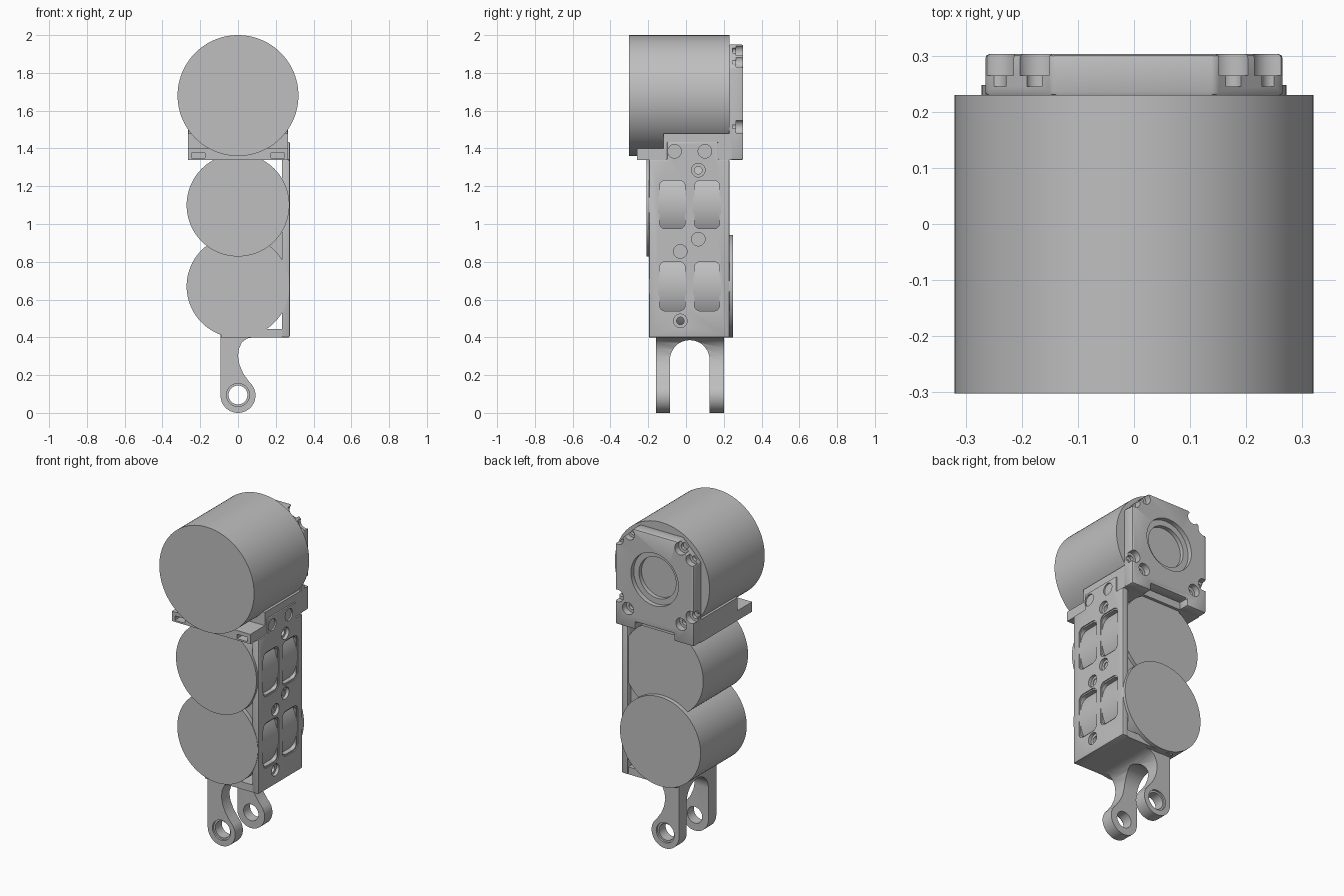
import bpy, bmesh
from math import sin, cos, pi, radians

if "Cube" in bpy.data.objects:
    bpy.data.objects.remove(bpy.data.objects["Cube"], do_unlink=True)

grey = bpy.data.materials.new("machined grey")
grey.use_nodes = True
colour = (0.52, 0.52, 0.52, 1)
grey.diffuse_color = colour
grey.node_tree.nodes["Principled BSDF"].inputs["Base Color"].default_value = colour


def arc(u, v, r, start=0, end=360, steps=64):
    """Points along an arc, both ends included."""
    angles = [radians(start + (end - start) * i / steps) for i in range(steps + 1)]
    return [(u + r * cos(a), v + r * sin(a)) for a in angles]


def circle(u, v, r, steps=64):
    return arc(u, v, r, steps=steps)[:-1]


def rounded(u0, u1, v0, v1, r):
    corners = [(u1 - r, v1 - r), (u0 + r, v1 - r), (u0 + r, v0 + r), (u1 - r, v0 + r)]
    return [p for i, (u, v) in enumerate(corners) for p in arc(u, v, r, i * 90, i * 90 + 90, 6)]


def rect(u0, u1, v0, v1):
    return [(u0, v0), (u1, v0), (u1, v1), (u0, v1)]


def prism(name, axis, profile, a, b):
    """Extrude a profile along x (profile in y, z) or y (profile in x, z)."""
    bm = bmesh.new()
    place = (lambda u, v: (a, u, v)) if axis == "x" else (lambda u, v: (u, a, v))
    face = bm.faces.new([bm.verts.new(place(u, v)) for u, v in profile])
    new = bmesh.ops.extrude_face_region(bm, geom=[face])["geom"]
    step = (b - a, 0, 0) if axis == "x" else (0, b - a, 0)
    bmesh.ops.translate(bm, vec=step, verts=[g for g in new if isinstance(g, bmesh.types.BMVert)])
    bmesh.ops.recalc_face_normals(bm, faces=bm.faces)
    mesh = bpy.data.meshes.new(name)
    bm.to_mesh(mesh)
    bm.free()
    mesh.materials.append(grey)
    obj = bpy.data.objects.new(name, mesh)
    bpy.context.collection.objects.link(obj)
    return obj


def activate(obj):
    bpy.ops.object.select_all(action="DESELECT")
    obj.select_set(True)
    bpy.context.view_layer.objects.active = obj


def bevel(obj, width):
    activate(obj)
    mod = obj.modifiers.new("edge bevel", "BEVEL")
    mod.width, mod.segments, mod.limit_method = width, 2, "ANGLE"
    bpy.ops.object.modifier_apply(modifier=mod.name)


def cut(obj, axis, profile, a, b):
    cutter = prism("cutter", axis, profile, a, b)
    cutter.hide_render = True
    activate(obj)
    mod = obj.modifiers.new("cut", "BOOLEAN")
    mod.operation, mod.solver, mod.object = "DIFFERENCE", "EXACT", cutter
    bpy.ops.object.modifier_apply(modifier=mod.name)
    bpy.data.objects.remove(cutter, do_unlink=True)


# Three motor cans
prism("upper_motor", "y", circle(0, 1.68, 0.32, 96), -0.302, 0.23)
prism("middle_motor", "y", circle(0, 1.10, 0.272, 96), -0.21, 0.222)
prism("lower_motor", "y", circle(0, 0.67, 0.272, 96), -0.197, 0.248)

# Side plate with top tab, windows and counterbored screw holes
side = prism("side_plate", "x", [
    (-0.195, 0.4), (0.23, 0.4), (0.23, 1.34), (0.17, 1.34),
    (0.17, 1.435), (-0.1, 1.435), (-0.1, 1.34), (-0.195, 1.34)], 0.232, 0.274)
bevel(side, 0.006)
for z0, z1 in ((0.54, 0.8), (0.975, 1.23)):
    for y0, y1 in ((-0.14, -0.005), (0.045, 0.178)):
        cut(side, "x", rounded(y0, y1, z0, z1, 0.03), 0.2, 0.3)
        cut(side, "x", rounded(y0 - 0.008, y1 + 0.008, z0 - 0.008, z1 + 0.008, 0.036), 0.268, 0.3)
for y, z in ((0.065, 1.285), (0.065, 0.92), (-0.03, 0.855), (-0.03, 0.487),
             (-0.06, 1.385), (0.1, 1.385)):
    cut(side, "x", circle(y, z, 0.036, 24), 0.255, 0.3)
    cut(side, "x", circle(y, z, 0.02, 24), 0.2, 0.3)

# Webs joining the side plate to the motors, and the floor
prism("middle_web", "y", [(0.12, 0.885), (0.25, 0.8), (0.25, 0.97)], -0.17, 0.2)
prism("bottom_floor", "y", rect(-0.09, 0.25, 0.4, 0.445), -0.19, 0.225)

# Fork at the bottom: one side profile, arched gap, bored eyes
fork = prism("fork", "y", [(-0.0925, 0.45)] + arc(0, 0.0925, 0.0925, 180, 395, 40) + [
    (0.055, 0.17), (0.027, 0.21), (0.008, 0.255), (0, 0.3), (0.005, 0.34),
    (0.02, 0.373), (0.048, 0.394), (0.08, 0.4), (0.08, 0.45)], -0.16, 0.2)
cut(fork, "x", [(0.125, -0.1)] + arc(0.02, 0.28, 0.105, 0, 180, 24) + [(-0.085, -0.1)], -0.3, 0.3)
cut(fork, "y", circle(0, 0.095, 0.05, 40), -0.3, 0.3)
for y0, y1 in ((-0.3, -0.148), (0.188, 0.3)):
    cut(fork, "y", circle(0, 0.095, 0.061, 40), y0, y1)

# Saddle bracket under the upper motor
saddle = prism("saddle_bracket", "x", [
    (-0.26, 1.34), (0.24, 1.34), (0.24, 1.48), (-0.12, 1.48), (-0.12, 1.4), (-0.26, 1.4)],
    -0.265, 0.265)
for s in (-1, 1):
    cut(saddle, "y", rect(*sorted((s * 0.175, s * 0.245)), 1.35, 1.377), -0.3, -0.2)

# Rear cover with clipped top corners and a stepped round recess
half = [(0.13, 1.385), (0.13, 1.34), (0.265, 1.34), (0.265, 1.83), (0.145, 1.95)]
cover = prism("rear_cover", "y", half + [(-x, z) for x, z in reversed(half)], 0.228, 0.303)
bevel(cover, 0.008)
cut(cover, "y", circle(0, 1.68, 0.16), 0.275, 0.4)
cut(cover, "y", circle(0, 1.68, 0.125), 0.25, 0.4)
for s in (-1, 1):
    for x, z in ((0.173, 1.913), (0.248, 1.865), (0.248, 1.515), (0.18, 1.455)):
        cut(cover, "y", circle(s * x, z, 0.037, 24), 0.265, 0.4)
        cut(cover, "y", circle(s * x, z, 0.02, 24), 0.245, 0.4)

# Smooth the round walls and keep the edges sharp
for obj in list(bpy.context.collection.objects):
    if obj.type == "MESH" and grey.name in obj.data.materials:
        activate(obj)
        bpy.ops.object.shade_smooth_by_angle(angle=radians(30))
